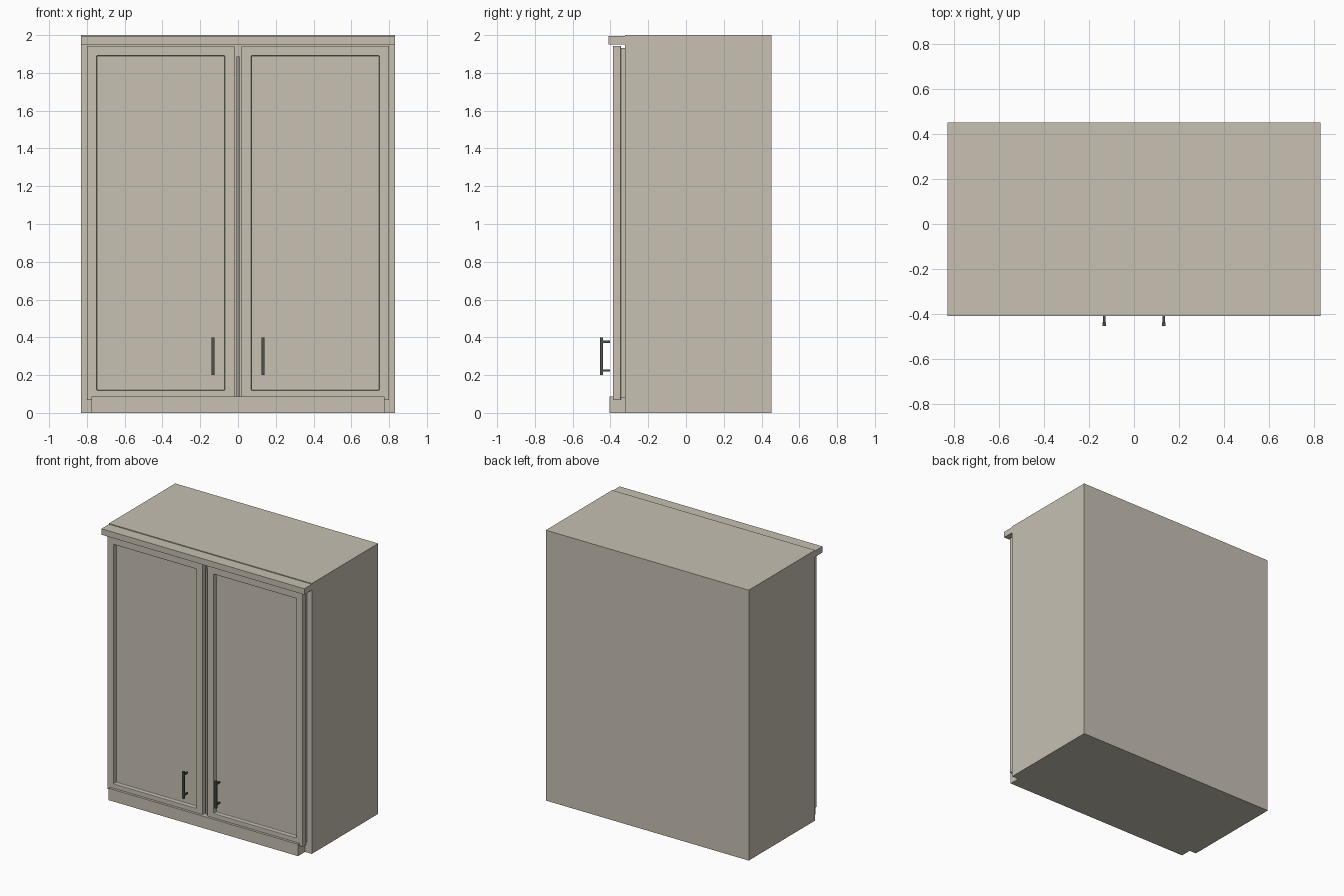
import bpy, bmesh

if "Cube" in bpy.data.objects:
    bpy.data.objects.remove(bpy.data.objects["Cube"])

def material(name, col):
    m = bpy.data.materials.new(name)
    m.diffuse_color = (*col, 1)
    m.use_nodes = True
    m.node_tree.nodes["Principled BSDF"].inputs["Base Color"].default_value = m.diffuse_color
    return m

PAINT = material("warm_grey_paint", (0.57, 0.53, 0.45))
METAL = material("dark_metal", (0.085, 0.085, 0.07))

def finish(name, bm, mat, bevel=0.0):
    bmesh.ops.recalc_face_normals(bm, faces=bm.faces)
    me = bpy.data.meshes.new(name)
    bm.to_mesh(me)
    bm.free()
    me.materials.append(mat)
    ob = bpy.data.objects.new(name, me)
    bpy.context.collection.objects.link(ob)
    if bevel:
        mod = ob.modifiers.new("soft_edges", 'BEVEL')
        mod.width, mod.segments = bevel, 2
        mod.limit_method = 'ANGLE'
    return ob

def add_box(bm, x0, x1, y0, y1, z0, z1):
    vs = bmesh.ops.create_cube(bm, size=1)["verts"]
    for v in vs:
        v.co = (x1 if v.co.x > 0 else x0, y1 if v.co.y > 0 else y0, z1 if v.co.z > 0 else z0)
    return vs

def box(name, *dims, mat=PAINT, bevel=0.0):
    bm = bmesh.new()
    add_box(bm, *dims)
    return finish(name, bm, mat, bevel)

# Carcass, crown strip and plinth
box("carcass", -0.83, 0.83, -0.323, 0.452, 0, 2.0)
box("crown_strip", -0.83, 0.83, -0.41, -0.323, 1.95, 1.994)
box("plinth", -0.775, 0.775, -0.405, -0.323, 0, 0.088)
# Rounded strip in the gap between the doors
box("centre_strip", -0.007, 0.007, -0.37, -0.323, 0.08, 1.89, bevel=0.003)

for side, s in (("left", -1), ("right", 1)):
    # Door slab with a recessed centre panel
    xs = sorted((s * 0.018, s * 0.80))
    bm = bmesh.new()
    add_box(bm, *xs, -0.387, -0.345, 0.068, 1.943)
    front = min(bm.faces, key=lambda f: f.calc_center_median().y)
    bmesh.ops.inset_region(bm, faces=[front], thickness=0.0745)
    inner = bmesh.ops.extrude_face_region(bm, geom=[front])
    for v in inner["geom"]:
        if isinstance(v, bmesh.types.BMVert):
            v.co.y += 0.032
    if front.is_valid:
        bmesh.ops.delete(bm, geom=[front], context='FACES_ONLY')
    finish(side + "_door", bm, PAINT, 0.003)

    # Slightly smaller backing behind the door
    bx = sorted((s * 0.03, s * 0.79))
    box(side + "_door_backing", *bx, -0.345, -0.323, 0.08, 1.932)

    # Bar handle with two standoffs
    hx = s * 0.132
    bm = bmesh.new()
    add_box(bm, hx - 0.008, hx + 0.008, -0.455, -0.44, 0.2, 0.4)
    for z in (0.224, 0.376):
        add_box(bm, hx - 0.006, hx + 0.006, -0.44, -0.402, z - 0.006, z + 0.006)
    finish(side + "_handle", bm, METAL)
